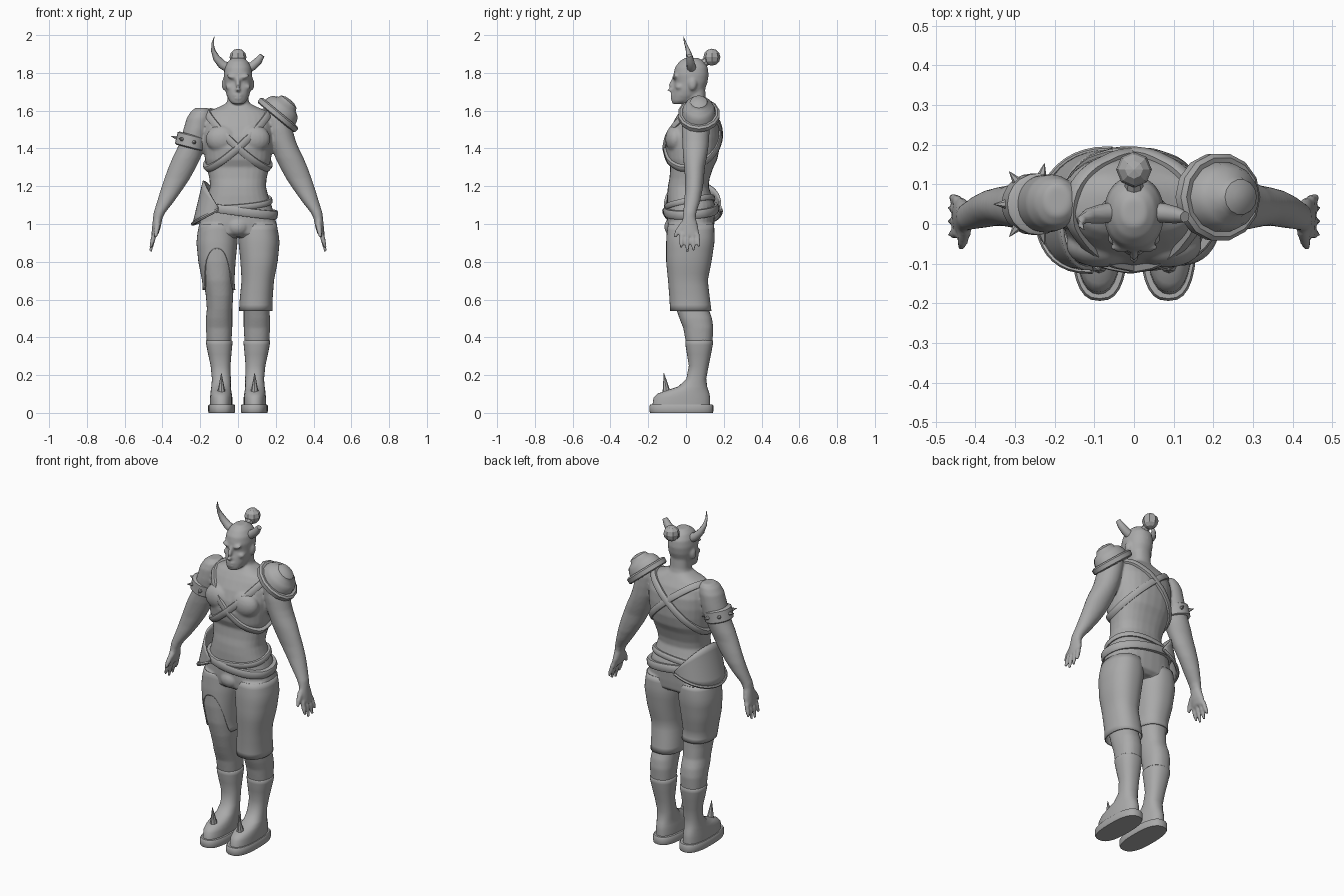
import bpy, bmesh, math
from mathutils import Vector, Matrix
from mathutils.bvhtree import BVHTree

if "Cube" in bpy.data.objects:
    bpy.data.objects.remove(bpy.data.objects["Cube"])

GREY = bpy.data.materials.new("plain_grey")
GREY.diffuse_color = (0.4, 0.4, 0.4, 1)
GREY.use_nodes = True
GREY.node_tree.nodes["Principled BSDF"].inputs["Base Color"].default_value = GREY.diffuse_color


def finish(name, bm, smooth=True, angle=40):
    bmesh.ops.recalc_face_normals(bm, faces=bm.faces)
    me = bpy.data.meshes.new(name)
    bm.to_mesh(me)
    bm.free()
    me.materials.append(GREY)
    ob = bpy.data.objects.new(name, me)
    bpy.context.collection.objects.link(ob)
    if smooth:
        bpy.ops.object.select_all(action='DESELECT')
        ob.select_set(True)
        bpy.context.view_layer.objects.active = ob
        bpy.ops.object.shade_smooth_by_angle(angle=math.radians(angle))
    return ob


def skin(bm, rings, cap=True, closed=False):
    vs = [[bm.verts.new(p) for p in r] for r in rings]
    pairs = list(zip(vs, vs[1:])) + ([(vs[-1], vs[0])] if closed else [])
    for a, b in pairs:
        n = len(a)
        for i in range(n):
            bm.faces.new((a[i], a[(i + 1) % n], b[(i + 1) % n], b[i]))
    if cap and not closed:
        bm.faces.new(vs[0])
        bm.faces.new(vs[-1])


def oval(x0, x1, y0, y1, z, n=28, e=2.3):
    # rounded horizontal outline between two x and two y limits
    pts = []
    for i in range(n):
        c, s = math.cos(math.tau * i / n), math.sin(math.tau * i / n)
        pts.append(Vector(((x0 + x1) / 2 + (x1 - x0) / 2 * math.copysign(abs(c) ** (2 / e), c),
                           (y0 + y1) / 2 + (y1 - y0) / 2 * math.copysign(abs(s) ** (2 / e), s), z)))
    return pts


def slices(bm, rows, side=1, n=28, e=2.3, grow=0):
    # rows are z, x0, x1, y0, y1
    skin(bm, [oval(side * (a - grow), side * (b + grow), c - grow, d + grow, z, n, e)
              for z, a, b, c, d in rows])


def tube(bm, path, n=8):
    # path of ((x, y, z), radius)
    rings = []
    for i, (p, r) in enumerate(path):
        t = Vector(path[min(i + 1, len(path) - 1)][0]) - Vector(path[max(i - 1, 0)][0])
        q = t.to_track_quat('Z', 'Y')
        rings.append([Vector(p) + q @ Vector((r * math.cos(math.tau * k / n), r * math.sin(math.tau * k / n), 0))
                      for k in range(n)])
    skin(bm, rings)


def ball(bm, c, r, rot=0):
    m = Matrix.Translation(c) @ Matrix.Rotation(rot, 4, 'Y') @ Matrix.Diagonal((*r, 1))
    bmesh.ops.create_uvsphere(bm, u_segments=20, v_segments=12, radius=1, matrix=m)


# torso: z, half width, front y, back y
TORSO = [(1.64, .06, -.005, .108), (1.62, .10, -.015, .122), (1.60, .15, -.03, .135), (1.57, .175, -.05, .155),
         (1.52, .182, -.078, .175), (1.46, .185, -.1, .18), (1.40, .18, -.108, .178), (1.34, .175, -.1, .165),
         (1.30, .165, -.083, .145), (1.24, .152, -.088, .125), (1.20, .148, -.096, .12), (1.15, .16, -.1, .135),
         (1.10, .178, -.1, .155), (1.0, .205, -.1, .15), (.95, .205, -.095, .145), (.93, .17, -.07, .12)]
torso_rows = [(z, -w, w, a, b) for z, w, a, b in TORSO]
LEG = [(1.0, .01, .205, -.095, .148), (.9, .008, .215, -.1, .145), (.8, .018, .205, -.1, .13),
       (.7, .024, .185, -.09, .11), (.62, .025, .17, -.072, .115), (.55, .03, .165, -.052, .12),
       (.5, .03, .17, -.035, .138), (.45, .03, .17, -.015, .145), (.37, .035, .165, 0, .14),
       (.25, .045, .14, .02, .115), (.15, .045, .13, .015, .1)]
ARM = [(1.615, .16, .225, .02, .10), (1.595, .14, .25, -.005, .115), (1.56, .14, .272, -.018, .125),
       (1.5, .15, .289, -.022, .125), (1.44, .165, .306, -.02, .122), (1.4, .18, .322, -.018, .118),
       (1.35, .198, .347, -.015, .11), (1.3, .222, .368, -.01, .1), (1.24, .255, .39, -.005, .095),
       (1.18, .295, .41, -.005, .088), (1.12, .338, .428, -.01, .075), (1.06, .385, .447, -.015, .055),
       (1.03, .4, .45, -.018, .052), (.98, .41, .455, -.03, .066), (.94, .424, .459, -.03, .07)]

# body, fused into one smooth skin
bm = bmesh.new()
slices(bm, torso_rows, e=2.4)
bvh = BVHTree.FromBMesh(bm)
for s in (1, -1):
    slices(bm, LEG, s)
    slices(bm, ARM, s, e=2)
    ball(bm, (s * .083, -.055, 1.45), (.088, .055, .075))
    for y, top, tip in ((-.022, .95, .875), (.006, .95, .853), (.034, .95, .858), (.058, .95, .88)):
        tube(bm, [((s * .442, y, top), .014), ((s * .452, y * 1.1, .91), .013), ((s * .463, y * 1.2, tip), .008)])
    tube(bm, [((s * .425, -.015, 1.0), .017), ((s * .432, -.045, .96), .014), ((s * .436, -.06, .93), .009)])
    ball(bm, (s * .074, .035, 1.74), (.012, .022, .033))               # ear
    ball(bm, (s * .032, -.058, 1.778), (.03, .014, .011), s * -.3)     # brow
    ball(bm, (s * .045, -.035, 1.725), (.022, .022, .016))             # cheekbone
ball(bm, (0, -.07, .985), (.06, .045, .05))
# neck and head
slices(bm, [(1.74, -.055, .055, .0, .1), (1.66, -.056, .056, .0, .105), (1.6, -.07, .07, -.005, .12)])
slices(bm, [(1.635, -.028, .028, -.07, -.01), (1.65, -.045, .045, -.076, .03), (1.68, -.06, .06, -.074, .075),
            (1.71, -.068, .068, -.07, .1), (1.75, -.073, .073, -.06, .114), (1.79, -.076, .076, -.067, .12),
            (1.83, -.07, .07, -.058, .115), (1.86, -.054, .054, -.035, .095), (1.88, -.03, .03, -.005, .065)], e=2.2)
tube(bm, [((0, -.062, 1.775), .009), ((0, -.082, 1.73), .013), ((0, -.087, 1.712), .015), ((0, -.075, 1.703), .01)])
ball(bm, (0, -.072, 1.683), (.026, .011, .006))
ball(bm, (0, -.073, 1.666), (.022, .01, .006))
body = finish("body", bm)
m = body.modifiers.new("fuse", 'REMESH')
m.mode = 'VOXEL'
m.voxel_size = .007
m.use_smooth_shade = True
m = body.modifiers.new("soften", 'SMOOTH')
m.factor = .5
m.iterations = 4


# straps and belts wrap the torso in a tilted plane
def strap(name, centre, e1, e2, width, thick, n=56):
    c, e1, e2 = Vector(centre), Vector(e1).normalized(), Vector(e2).normalized()
    up = e1.cross(e2).normalized()
    rings = []
    for i in range(n):
        d = e1 * math.cos(math.tau * i / n) + e2 * math.sin(math.tau * i / n)
        hit = bvh.ray_cast(c, d)[0]
        rings.append([hit + d * o + up * w * width for o, w in
                      ((-.008, -.5), (thick * .7, -.5), (thick, -.3), (thick, .3), (thick * .7, .5), (-.008, .5))])
    b = bmesh.new()
    skin(b, rings, closed=True)
    finish(name, b)


strap("chest_strap_right", (0, .04, 1.45), (1, 0, -.88), (0, 1, .32), .036, .013)
strap("chest_strap_left", (0, .04, 1.45), (-1, 0, -.88), (0, 1, .32), .036, .016)
strap("main_belt", (0, .03, 1.075), (1, 0, -.13), (0, 1, .06), .045, .02)
strap("upper_belt", (0, .03, 1.115), (1, 0, .08), (0, 1, .2), .03, .014)

# trouser legs: hem height depends on the angle round the leg
def row_at(z, rows):
    for a, b in zip(rows, rows[1:]):
        if a[0] >= z >= b[0]:
            t = (a[0] - z) / (a[0] - b[0])
            return [p + (q - p) * t for p, q in zip(a, b)]


def trouser(name, side, hem, arch):
    rows = [r for r in LEG if r[0] > .65] + [(.6, .014, .178, -.082, .122), (.5, .008, .178, -.078, .135)]
    b = bmesh.new()
    n, k, rings = 56, 14, []
    for j in range(k + 1):
        ring = []
        for i in range(n):
            a = math.tau * i / n
            off = abs((a - 1.5 * math.pi + math.pi) % math.tau - math.pi)
            low = hem + arch * max(0, 1 - (off / 1.05) ** 2)
            z = 1.0 + (low - 1.0) * j / k
            r = row_at(z, rows)
            g = .005 * min(1, j / 2)
            ring.append(oval(side * (r[1] - g), side * (r[2] + g), r[3] - g, r[4] + g, z, n)[i])
        rings.append(ring)
    skin(b, rings, cap=False)
    ob = finish(name, b, angle=60)
    m = ob.modifiers.new("cloth", 'SOLIDIFY')
    m.thickness = .006


trouser("trouser_left", 1, .54, 0)
trouser("trouser_right", -1, .65, .22)

# boots, soles and toe spikes
BOOT = [(.04, .03, .148, -.178, .128), (.08, .03, .148, -.172, .128), (.102, .033, .146, -.15, .124),
        (.12, .036, .144, -.1, .118), (.14, .038, .141, -.04, .112), (.18, .038, .138, .002, .107),
        (.25, .04, .145, .015, .12), (.31, .035, .158, .005, .132), (.36, .03, .168, -.003, .142),
        (.38, .029, .17, -.004, .144), (.385, .034, .165, 0, .14)]
for s, tag in ((1, "left"), (-1, "right")):
    b = bmesh.new()
    slices(b, BOOT, s)
    finish("boot_" + tag, b, angle=60)
    b = bmesh.new()
    slices(b, [(0, .018, .155, -.19, .142), (.008, .015, .158, -.194, .145),
               (.037, .015, .158, -.194, .145), (.045, .02, .153, -.188, .14)], s, e=2.6)
    finish("sole_" + tag, b)
    b = bmesh.new()
    tube(b, [((s * .088, -.1, .09), .026), ((s * .088, -.106, .13), .017), ((s * .088, -.117, .212), .001)])
    finish("toe_spike_" + tag, b)

# horns, one long and one broken
for name, path in (("long_horn", [((-.05, .03, 1.825), .026), ((-.085, .025, 1.845), .024), ((-.115, .02, 1.88), .019),
                                  ((-.132, .01, 1.92), .012), ((-.134, -.003, 1.955), .007), ((-.126, -.014, 1.992), .001)]),
                   ("broken_horn", [((.045, .03, 1.82), .026), ((.08, .027, 1.838), .024),
                                    ((.108, .022, 1.865), .021), ((.128, .018, 1.893), .014)])):
    b = bmesh.new()
    tube(b, path, 10)
    finish(name, b)

# hair bun
b = bmesh.new()
bmesh.ops.create_uvsphere(b, u_segments=8, v_segments=6, radius=.045, matrix=Matrix.Translation((0, .137, 1.883)))
finish("hair_bun", b, smooth=False)
b = bmesh.new()
tube(b, [((0, .085, 1.845), .025), ((0, .12, 1.872), .02)])
finish("bun_base", b)

# shoulder guard: rim band and stepped dome, tilted outward
tilt = Matrix.Translation((.212, .068, 1.578)) @ Matrix.Rotation(.69, 4, 'Y')
b = bmesh.new()
prof = [(.118, -.02), (.128, -.014), (.13, .01), (.118, .018), (.104, .016), (.098, .04),
        (.085, .06), (.06, .074), (.052, .09), (.03, .1), (.006, .103)]
skin(b, [[tilt @ Vector((r * math.cos(math.tau * i / 14), r * .86 * math.sin(math.tau * i / 14), h))
          for i in range(14)] for r, h in prof])
finish("shoulder_guard", b, angle=35)

# arm band with spikes
band = Matrix.Translation((-.249, .05, 1.437)) @ Matrix.Rotation(.25, 4, 'Y')
b = bmesh.new()
skin(b, [[band @ Vector((r * math.cos(math.tau * i / 20), r * .97 * math.sin(math.tau * i / 20), h))
          for i in range(20)] for r, h in ((.072, -.036), (.08, -.03), (.08, .03), (.072, .036))])
finish("arm_band", b)
b = bmesh.new()
for i in range(7):
    a = math.tau * (i + .5) / 7
    d = Vector((math.cos(a), .97 * math.sin(a), 0))
    tube(b, [(band @ (d * .074), .013), (band @ (d * .108), .001)], 6)
finish("arm_band_spikes", b)

# flared hip flap and its lower rim
def flap_point(u, v):
    s = math.sin(math.pi * u) ** .8 if 0 < u < 1 else 0
    top, low = 1.09 + .14 * s, 1.075 - .075 * s
    return Vector((-.105 + .05 * u - s * (.105 + .055 * v), .035 - .152 * math.cos(math.pi * u), top + (low - top) * v))


b = bmesh.new()
grid = [[b.verts.new(flap_point(i / 20, j / 6)) for j in range(7)] for i in range(21)]
for p, q in zip(grid, grid[1:]):
    for j in range(6):
        b.faces.new((p[j], p[j + 1], q[j + 1], q[j]))
bmesh.ops.remove_doubles(b, verts=b.verts, dist=.001)
flap = finish("hip_flap", b, angle=60)
m = flap.modifiers.new("leather", 'SOLIDIFY')
m.thickness = .01
b = bmesh.new()
tube(b, [(flap_point(i / 20, 1), .009) for i in range(21)], 6)
finish("hip_flap_rim", b)
